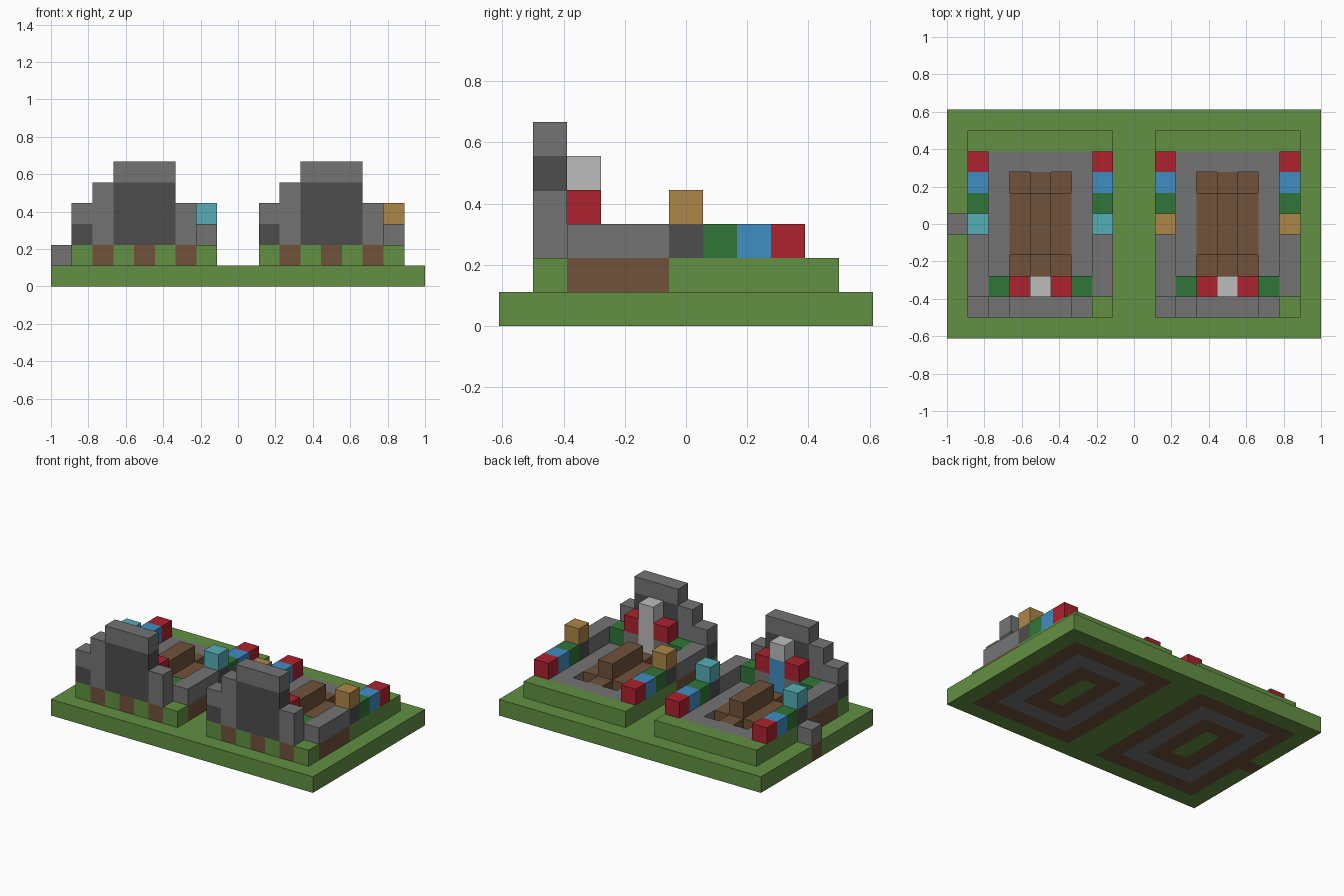
import bpy
import bmesh
from itertools import product
from mathutils import Vector

cube = bpy.data.objects.get("Cube")
if cube:
    bpy.data.objects.remove(cube, do_unlink=True)

U = 1 / 9                                # edge of one block
ORIGIN = Vector((-1, -5.5 * U, 0))

# Colours, as display values turned into linear ones
PALETTE = {
    "grass": (98, 144, 66), "leaf": (48, 118, 56), "soil": (112, 82, 58),
    "stone": (116, 116, 116), "dark stone": (77, 77, 77), "pale stone": (188, 188, 188),
    "red": (172, 34, 46), "blue": (64, 141, 194), "cyan": (86, 174, 184),
    "amber": (174, 134, 70),
}
MATS = {}
for title, rgb in PALETTE.items():
    mat = bpy.data.materials.new(title)
    mat.use_nodes = True
    colour = [(c / 255 / 12.92) if c < 11 else ((c / 255 + 0.055) / 1.055) ** 2.4 for c in rgb] + [1]
    mat.diffuse_color = colour
    mat.node_tree.nodes["Principled BSDF"].inputs["Base Color"].default_value = colour
    MATS[title] = mat


def block_part(name, cells, paint):
    """Join unit blocks into one closed skin; paint is a colour or a rule per cell."""
    cells = set(cells)
    bm = bmesh.new()
    verts, slots = {}, []

    def vert(p):
        key = tuple(p)
        if key not in verts:
            verts[key] = bm.verts.new(ORIGIN + Vector(key) * U)
        return verts[key]

    for cell in sorted(cells):
        colour = paint if isinstance(paint, str) else paint(*cell)
        if colour not in slots:
            slots.append(colour)
        for axis, side in product(range(3), (0, 1)):
            beside = list(cell)
            beside[axis] += 2 * side - 1
            if tuple(beside) in cells:
                continue
            u, v = (axis + 1) % 3, (axis + 2) % 3
            corners = []
            for du, dv in ((0, 0), (1, 0), (1, 1), (0, 1)):
                p = list(cell)
                p[axis] += side
                p[u] += du
                p[v] += dv
                corners.append(vert(p))
            face = bm.faces.new(corners if side else corners[::-1])
            face.material_index = slots.index(colour)
    mesh = bpy.data.meshes.new(name)
    bm.to_mesh(mesh)
    bm.free()
    for s in slots:
        mesh.materials.append(MATS[s])
    obj = bpy.data.objects.new(name, mesh)
    bpy.context.collection.objects.link(obj)
    return obj


def box(i, j, k, ni=1, nj=1, nk=1):
    return product(range(i, i + ni), range(j, j + nj), range(k, k + nk))


PLOTS = {"right": 1, "left": 10}         # first column of each plot


def ground_rule(i, j, k):
    """Nested rings on the underside of each plot."""
    if (i, j) == (0, 5):
        return "soil"
    for x0 in PLOTS.values():
        x = i - x0
        if 0 <= x <= 6 and 1 <= j <= 9:
            ring = min(x, 6 - x, j - 1, 9 - j)
            return ("soil", "stone", "soil", "grass")[ring]
    return "grass"


block_part("ground_slab", box(0, 0, 0, 18, 11), ground_rule)
block_part("marker_stone", box(0, 5, 1), "stone")

for side, x0 in PLOTS.items():
    def terrace_rule(i, j, k):
        x = i - x0
        if 2 <= x <= 4 and 3 <= j <= 7:
            return "soil"
        if 1 <= x <= 5 and 2 <= j <= 8:
            return "stone"
        if (j == 1 and x % 2) or 2 <= j <= 4:
            return "soil"
        return "grass"

    # Raised bed with four sunken corners
    sunk = set(product((x0 + 2, x0 + 4), (3, 7), (1,)))
    block_part(side + "_terrace", set(box(x0, 1, 1, 7, 9)) - sunk, terrace_rule)
    block_part(side + "_soil_mound", box(x0 + 3, 4, 2, 1, 3), "soil")

    # Stepped front wall with a dark panel
    def wall_rule(i, j, k):
        x = i - x0
        panel = (2 <= x <= 4 and k < 5) or (x == 0 and k == 2)
        return "dark stone" if panel else "stone"

    wall = [c for x, h in enumerate((2, 3, 4, 4, 4, 2)) for c in box(x0 + x, 1, 2, nk=h)]
    block_part(side + "_front_wall", wall, wall_rule)

    # Side walls, lamps and rows of flowers
    lamp = "cyan" if side == "right" else "amber"
    for end, x in (("outer", x0), ("inner", x0 + 6)):
        tag = f"{side}_{end}"
        block_part(tag + "_side_wall", box(x, 2, 2, nj=4),
                   lambda i, j, k: "dark stone" if j == 5 else "stone")
        block_part(tag + "_lamp", box(x, 5, 3), lamp)
        block_part(tag + "_flowers", box(x, 6, 2, nj=3),
                   lambda i, j, k: ("leaf", "blue", "red")[j - 6])

    # Shrine behind the wall: pale pillar, red blocks, leafy ends
    for x in (1, 5):
        block_part(f"{side}_shrub_{x}", box(x0 + x, 2, 2), "leaf")
    for x in (2, 4):
        block_part(f"{side}_red_block_{x}", box(x0 + x, 2, 2, nk=2),
                   lambda i, j, k: "red" if k == 3 else "stone")
    core = "blue" if side == "right" else "pale stone"
    block_part(side + "_pillar", box(x0 + 3, 2, 2, nk=3),
               lambda i, j, k: "pale stone" if k == 4 else core)
